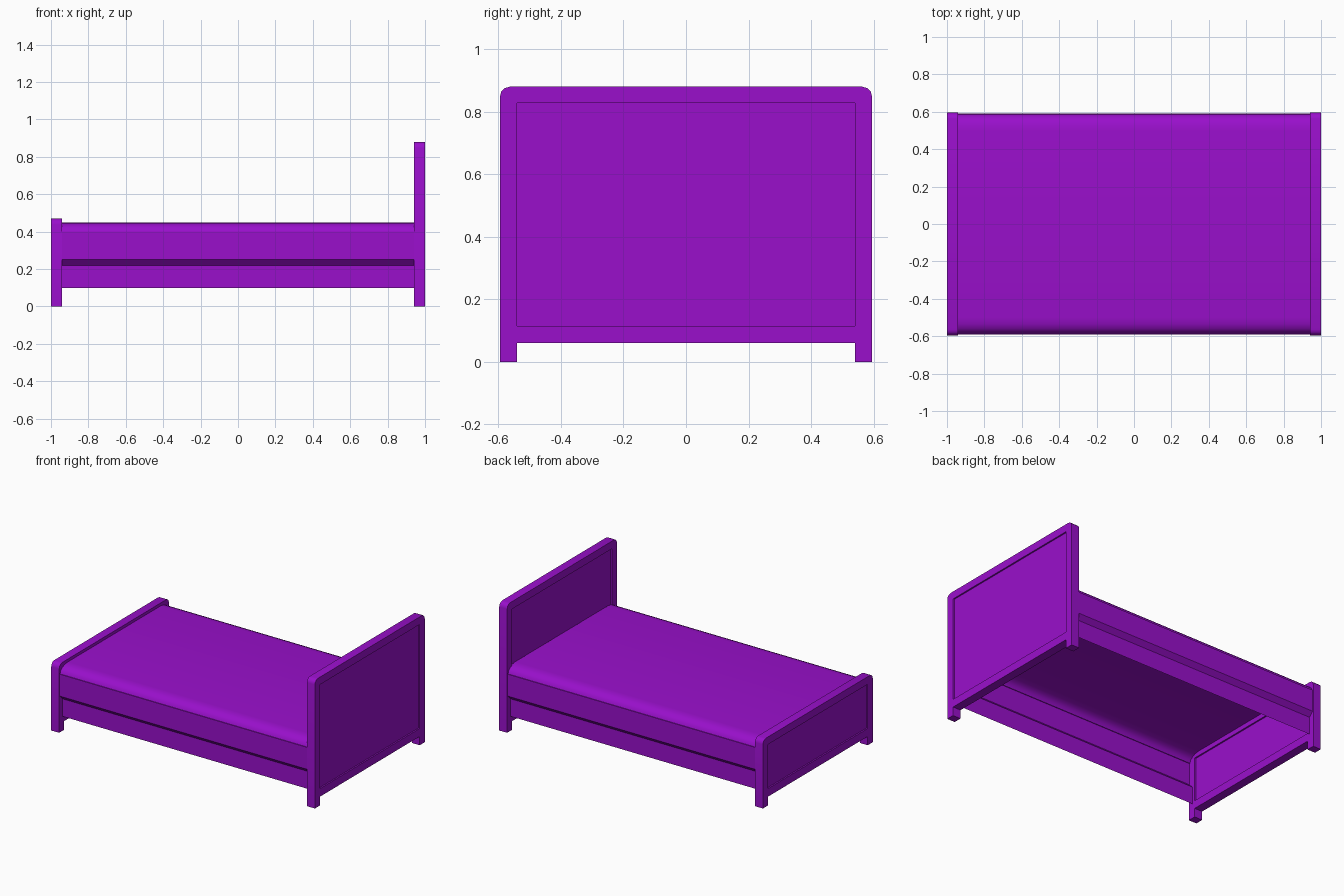
import bpy, bmesh, math

if "Cube" in bpy.data.objects:
    bpy.data.objects.remove(bpy.data.objects["Cube"])

purple = bpy.data.materials.new("purple")
purple.diffuse_color = (0.32, 0.005, 0.6, 1)
purple.use_nodes = True
purple.node_tree.nodes["Principled BSDF"].inputs["Base Color"].default_value = purple.diffuse_color


def finish(obj):
    bpy.ops.object.select_all(action='DESELECT')
    obj.select_set(True)
    bpy.context.view_layer.objects.active = obj
    if obj.type == 'CURVE':
        bpy.ops.object.convert(target='MESH')
        obj = bpy.context.object
    obj.data.materials.clear()
    obj.data.materials.append(purple)
    bpy.ops.object.shade_smooth_by_angle(angle=math.radians(30))


def add_box(name, lo, hi):
    bpy.ops.mesh.primitive_cube_add(size=1, location=[(a + b) / 2 for a, b in zip(lo, hi)])
    obj = bpy.context.object
    obj.name = name
    obj.scale = [b - a for a, b in zip(lo, hi)]
    bpy.ops.object.transform_apply(location=False, rotation=False, scale=True)
    finish(obj)


def end_board(name, x, height):
    """Framed board on two short legs with a recessed panel."""
    w, leg, r = 0.595, 0.54, 0.032
    corner = [(w - r + r * math.cos(a), height - r + r * math.sin(a))
              for a in (0, math.pi / 6, math.pi / 3, math.pi / 2)]
    right = [(leg, 0.06), (leg, 0), (w, 0)] + corner
    outline = right + [(-y, z) for y, z in reversed(right)]
    z0, z1 = 0.115, height - 0.052
    hole = [(-leg, z0), (leg, z0), (leg, z1), (-leg, z1)]
    curve = bpy.data.curves.new(name, 'CURVE')
    curve.dimensions = '2D'
    curve.fill_mode = 'BOTH'
    curve.extrude = 0.03
    for pts in (outline, hole):
        s = curve.splines.new('POLY')
        s.points.add(len(pts) - 1)
        for p, (y, z) in zip(s.points, pts):
            p.co = (y, z, 0, 1)
        s.use_cyclic_u = True
    obj = bpy.data.objects.new(name + "_frame", curve)
    obj.rotation_euler = (math.pi / 2, 0, math.pi / 2)
    obj.location.x = x
    bpy.context.collection.objects.link(obj)
    finish(obj)
    add_box(name + "_panel", (x - 0.02, -leg, z0), (x + 0.02, leg, z1))


def sheet(name, profile):
    """Open sheet: a y-z profile swept along the bed."""
    bm = bmesh.new()
    rows = [[bm.verts.new((x, y, z)) for y, z in profile] for x in (-0.945, 0.945)]
    for i in range(len(profile) - 1):
        bm.faces.new((rows[0][i], rows[1][i], rows[1][i + 1], rows[0][i + 1]))
    mesh = bpy.data.meshes.new(name)
    bm.to_mesh(mesh)
    bm.free()
    obj = bpy.data.objects.new(name, mesh)
    bpy.context.collection.objects.link(obj)
    finish(obj)


end_board("headboard", 0.97, 0.88)
end_board("footboard", -0.97, 0.47)

# Mattress top with rounded long edges
half = [(-0.585, 0.40), (-0.578, 0.419), (-0.56, 0.435), (-0.535, 0.446), (-0.50, 0.45)]
sheet("mattress", half + [(-y, z) for y, z in reversed(half)])

# Side rails: upper band, undercut groove and lower band
rail = [(-0.56, 0.10), (-0.56, 0.22), (-0.59, 0.25), (-0.59, 0.40), (-0.585, 0.40)]
sheet("front_rail", rail)
sheet("back_rail", [(-y, z) for y, z in reversed(rail)])
